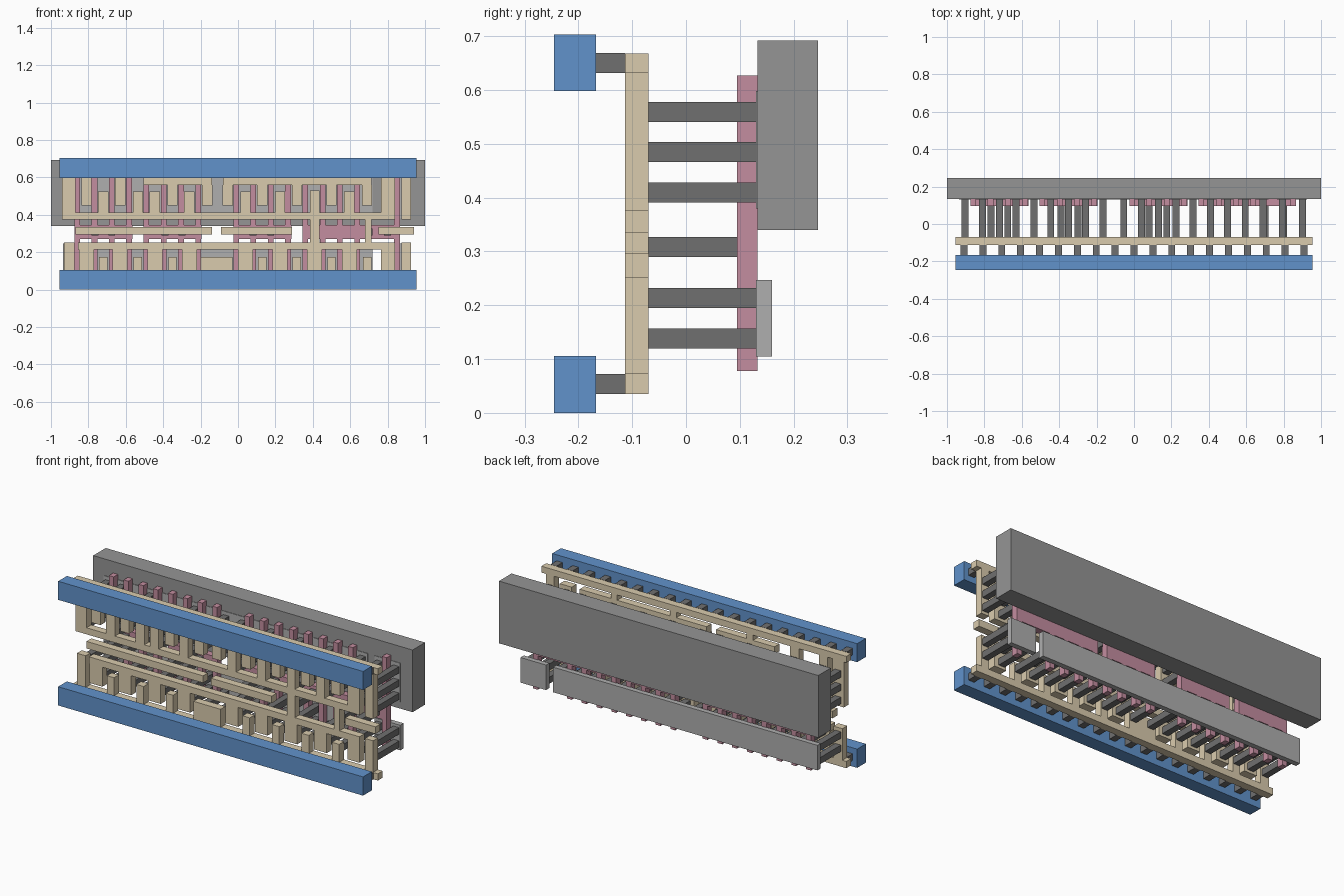
import bpy, bmesh
from mathutils import Matrix, Vector


def part(name, rects, y0, y1, color):
    """One layer: front-view rectangles (x0, x1, z0, z1) given depth y0..y1."""
    bm = bmesh.new()
    for x0, x1, z0, z1 in rects:
        m = Matrix.Translation(((x0 + x1) / 2, (y0 + y1) / 2, (z0 + z1) / 2))
        m = m @ Matrix.Diagonal(Vector((x1 - x0, y1 - y0, z1 - z0, 1)))
        bmesh.ops.create_cube(bm, size=1, matrix=m)
    me = bpy.data.meshes.new(name)
    bm.to_mesh(me)
    bm.free()
    ob = bpy.data.objects.new(name, me)
    bpy.context.collection.objects.link(ob)
    mat = bpy.data.materials.new(name + "_colour")
    mat.diffuse_color = (*color, 1)
    me.materials.append(mat)
    return ob


def bar(x, w, z0, z1):
    return (x - w / 2, x + w / 2, z0, z1)


PINK, TAN, BLUE = (0.55, 0.27, 0.35), (0.70, 0.60, 0.42), (0.12, 0.29, 0.60)
DARK, MID, LIGHT = (0.16,) * 3, (0.30,) * 3, (0.43,) * 3

# Back slab and the thin strips against it
part("back_well", [(-1, 1, 0.34, 0.692)], 0.133, 0.245, MID)
spans = [(-0.935, 0.72), (0.765, 0.925)]
part("lower_strips", [(a, b, 0.105, 0.247) for a, b in spans], 0.130, 0.160, LIGHT)
part("upper_strips", [(a, b, 0.38, 0.598) for a, b in spans], 0.130, 0.160, LIGHT)

# Pink gate bars with their linking plates
gates = [-0.86 + 0.0925 * i for i in range(8)] + [-0.01 + 0.0925 * i for i in range(8)] + [0.85]
plates = [(-0.875, -0.565), (-0.505, -0.195), (-0.025, 0.285), (0.345, 0.73), (0.715 + 0.015, 0.865)]
rects = []
for g in gates:
    rects += [bar(g, 0.03, 0.078, 0.27), bar(g, 0.03, 0.345, 0.627)]
rects += [(a, b, 0.27, 0.345) for a, b in plates]
part("gate_bars", rects, 0.095, 0.133, PINK)

# Column centres between the gates
teeth = [-0.72, -0.535, -0.445, -0.26, 0.04, 0.225, 0.595]
fingers_rail = [-0.81, -0.63]
fingers_bar = [-0.35, -0.165, -0.055, 0.13, 0.315, 0.50, 0.69]
combs = [-0.81, -0.63, -0.445, -0.26, 0.04, 0.225, 0.41, 0.595]
stubs = [-0.72, -0.535, -0.35, 0.13, 0.315, 0.50, 0.69]

# Tan wiring layer
W = 0.055
wire = [
    (-0.955, 0.955, 0.035, 0.073), (-0.955, 0.955, 0.632, 0.668),  # rails
    (-0.855, 0.685, 0.215, 0.252),                                # lower bar
    (-0.94, 0.385, 0.375, 0.412), (0.435, 0.68, 0.375, 0.412),    # upper bar
    (-0.87, -0.14, 0.295, 0.335), (-0.09, 0.29, 0.295, 0.335),    # middle bars
    (0.75, 0.94, 0.295, 0.335),
    (-0.505, -0.14, 0.56, 0.602), (-0.08, 0.715, 0.56, 0.602),    # top bars
    (-0.94, -0.87, 0.412, 0.632),
    (0.385, 0.435, 0.252, 0.53),                                  # tall link
    (0.68, 0.715, 0.252, 0.375), (0.685, 0.84, 0.215, 0.252),     # right hand loop
    (0.68, 0.84, 0.375, 0.412),
    (0.765, 0.84, 0.412, 0.60), (0.765, 0.84, 0.105, 0.215),
    (0.875, 0.925, 0.073, 0.252), (0.875, 0.925, 0.375, 0.632),
    (-0.93, -0.875, 0.073, 0.252),
    (-0.20, -0.03, 0.073, 0.175),                                 # wide stub
]
wire += [bar(x, W, 0.412, 0.525) for x in teeth]
wire += [bar(x, W, 0.45, 0.632) for x in fingers_rail]
wire += [bar(x, W, 0.45, 0.56) for x in fingers_bar]
wire += [bar(x, 0.04, 0.602, 0.632) for x in (-0.35, 0.13, 0.50)]
wire += [bar(x, 0.08, 0.105, 0.215) for x in combs]
wire += [bar(x, 0.045, 0.073, 0.175) for x in stubs]
part("wiring", wire, -0.113, -0.070, TAN)

# Long pins from the wiring to the back layers
Z = [0.120, 0.195, 0.290, 0.391, 0.466, 0.541]
P = 0.037
pins = [(x, r) for x in teeth + [0.41] for r in (3, 4)]
pins += [(x, r) for x in fingers_rail + fingers_bar for r in (4, 5)]
pins += [(x, r) for x in combs + [-0.903, 0.795, 0.90] for r in (0, 1)]
pins += [(x, r) for x in (-0.903, 0.795, 0.90) for r in (3, 4, 5)]
pins += [(x, 0) for x in stubs + [-0.165, -0.055]]
pins += [(x, 2) for x in (-0.765, -0.675, -0.39, -0.30, 0.08, 0.175, 0.41, 0.70, 0.80)]
part("long_pins", [bar(x, P, Z[r], Z[r] + P) for x, r in pins], -0.070, 0.130, DARK)

# Short pins from the wiring rails to the blue front rails
xs = [-0.909 + 0.101 * i for i in range(19)]
part("short_pins", [bar(x, P, z, z + P) for x in xs for z in (0.035, 0.632)], -0.167, -0.113, DARK)

# Blue front rails
part("lower_rail", [(-0.955, 0.955, 0, 0.106)], -0.245, -0.167, BLUE)
part("upper_rail", [(-0.955, 0.955, 0.598, 0.703)], -0.245, -0.167, BLUE)
